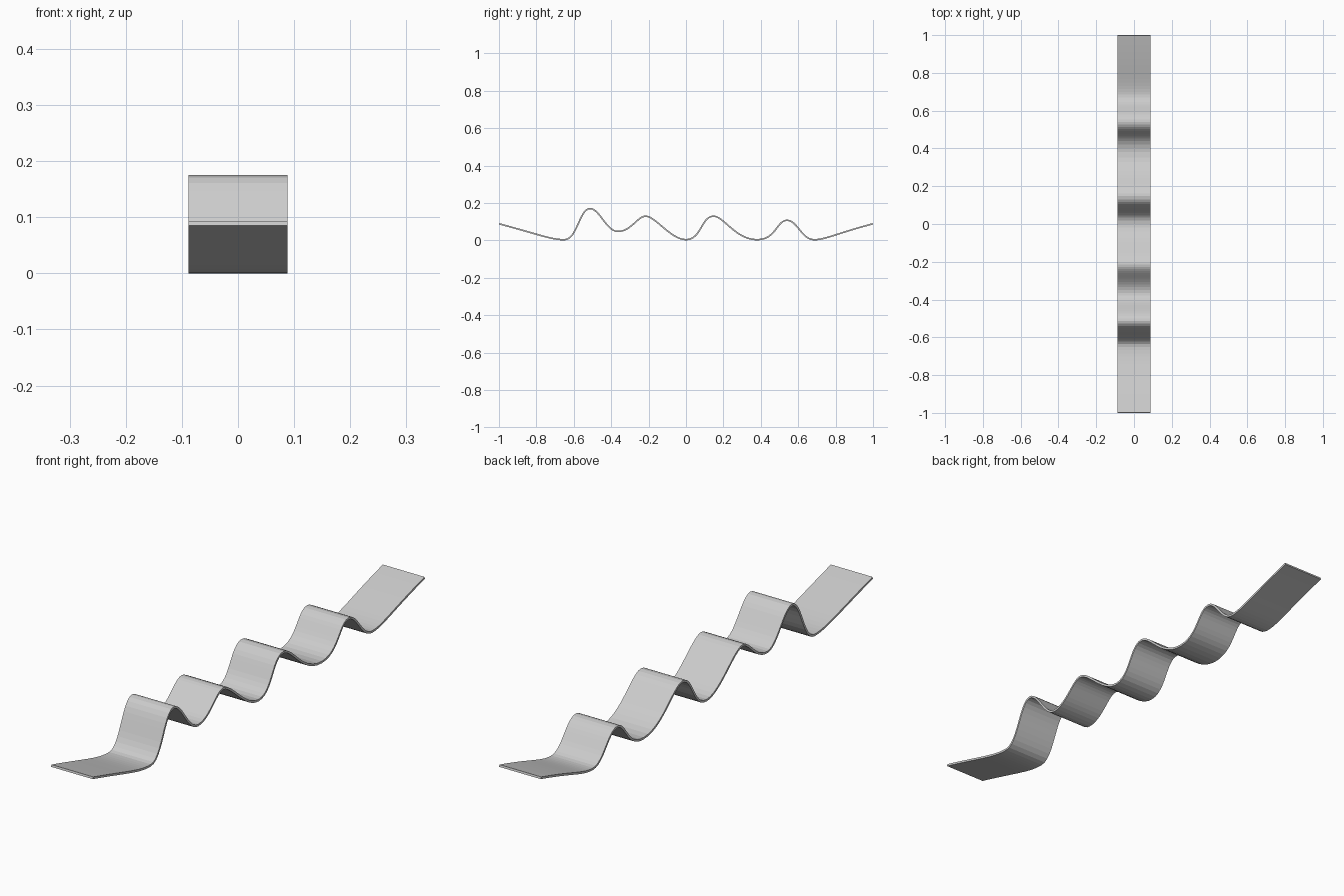
import bpy, bmesh
from mathutils import Vector
from mathutils.geometry import interpolate_bezier

if "Cube" in bpy.data.objects:
    bpy.data.objects.remove(bpy.data.objects["Cube"])

HALF_WIDTH = 0.088
HALF_THICK = 0.004
STEPS = 12

# Crests and troughs of the wave: y, z, handle length before, handle length after
nodes = [
    (-0.650, 0.004, 0.070, 0.068),
    (-0.513, 0.171, 0.056, 0.050),
    (-0.365, 0.048, 0.060, 0.072),
    (-0.215, 0.130, 0.044, 0.050),
    (0.000, 0.004, 0.080, 0.083),
    (0.147, 0.130, 0.066, 0.055),
    (0.380, 0.004, 0.115, 0.102),
    (0.540, 0.108, 0.055, 0.055),
    (0.685, 0.004, 0.066, 0.060),
]


def bezier(a, b, c, d):
    return interpolate_bezier(Vector(a), Vector(b), Vector(c), Vector(d), STEPS + 1)


# Centre line: rising start, wave, rising end
y, z, before, _ = nodes[0]
path = bezier((0, -0.999, 0.089), (0, -0.78, 0.030), (0, y - before, z), (0, y, z))
for (y0, z0, _, h0), (y1, z1, h1, _) in zip(nodes, nodes[1:]):
    path += bezier((0, y0, z0), (0, y0 + h0, z0), (0, y1 - h1, z1), (0, y1, z1))[1:]
y, z, _, after = nodes[-1]
path += bezier((0, y, z), (0, y + after, z), (0, 0.80, 0.036), (0, 0.999, 0.089))[1:]

# Sweep a thin rectangular section along the centre line
bm = bmesh.new()
rings = []
for i, p in enumerate(path):
    t = (path[min(i + 1, len(path) - 1)] - path[max(i - 1, 0)]).normalized()
    n = Vector((0, -t.z, t.y)) * HALF_THICK
    x = Vector((HALF_WIDTH, 0, 0))
    rings.append([bm.verts.new(v) for v in (p - x - n, p + x - n, p + x + n, p - x + n)])
for a, b in zip(rings, rings[1:]):
    for k in range(4):
        m = (k + 1) % 4
        bm.faces.new((a[k], a[m], b[m], b[k]))
bm.faces.new(rings[0])
bm.faces.new(rings[-1])
bmesh.ops.recalc_face_normals(bm, faces=bm.faces)

mesh = bpy.data.meshes.new("wavy_strip")
bm.to_mesh(mesh)
bm.free()
strip = bpy.data.objects.new("wavy_strip", mesh)
bpy.context.collection.objects.link(strip)
